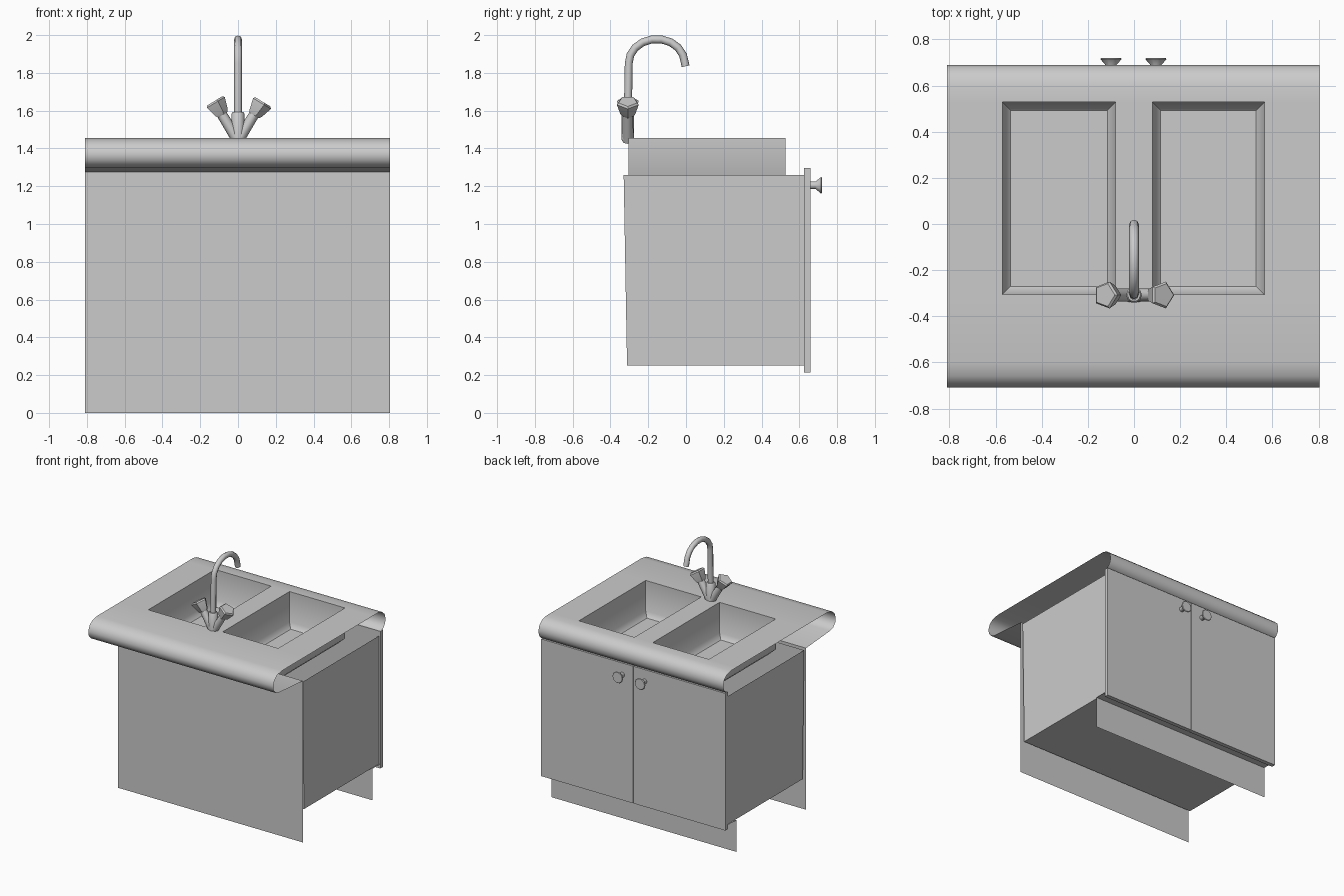
import bpy, bmesh, math
from mathutils import Vector

if "Cube" in bpy.data.objects:
    bpy.data.objects.remove(bpy.data.objects["Cube"])

X0, X1 = -0.81, 0.805
TOP = 1.455


def finish(bm, name, smooth=35, fix=True):
    bmesh.ops.remove_doubles(bm, verts=bm.verts, dist=1e-4)
    if fix:
        bmesh.ops.recalc_face_normals(bm, faces=bm.faces)
    me = bpy.data.meshes.new(name)
    bm.to_mesh(me)
    bm.free()
    ob = bpy.data.objects.new(name, me)
    bpy.context.collection.objects.link(ob)
    bpy.ops.object.select_all(action='DESELECT')
    ob.select_set(True)
    bpy.context.view_layer.objects.active = ob
    if smooth:
        bpy.ops.object.shade_smooth_by_angle(angle=math.radians(smooth))
    return ob


def box(name, lo, hi):
    bm = bmesh.new()
    bmesh.ops.create_cube(bm, size=1)
    for v in bm.verts:
        v.co = [(l + h) / 2 + c * (h - l) for l, h, c in zip(lo, hi, v.co)]
    return finish(bm, name, 0)


def sheet(name, profile, xs=(X0, X1), skip=lambda x, y, z: False):
    """Sweep a (y, z) profile along x, leaving out skipped cells."""
    bm = bmesh.new()
    rows = [[bm.verts.new((x, y, z)) for x in xs] for y, z in profile]
    for a, b in zip(rows, rows[1:]):
        for i in range(len(xs) - 1):
            q = (a[i], a[i + 1], b[i + 1], b[i])
            c = sum((v.co for v in q), Vector()) / 4
            if not skip(*c):
                bm.faces.new(q)
    return finish(bm, name, 50, fix=False)


def tube(name, path, radii, sides):
    """Skin rings of the given radii along a path, with end caps."""
    bm = bmesh.new()
    pts = [Vector(p) for p in path]
    rings = []
    for i, p in enumerate(pts):
        d = (pts[min(i + 1, len(pts) - 1)] - pts[max(i - 1, 0)]).normalized()
        ref = Vector((1, 0, 0)) if abs(d.x) < 0.9 else Vector((0, 1, 0))
        u = (ref - d * ref.dot(d)).normalized()
        w = d.cross(u)
        rings.append([bm.verts.new(p + radii[i] * (u * math.cos(t) + w * math.sin(t)))
                      for t in (2 * math.pi * k / sides for k in range(sides))])
    for a, b in zip(rings, rings[1:]):
        for k in range(sides):
            n = (k + 1) % sides
            bm.faces.new((a[k], a[n], b[n], b[k]))
    bm.faces.new(rings[0])
    bm.faces.new(rings[-1])
    return finish(bm, name, 50)


# Back panel running up into the rolled countertop with two bowl openings
BY0, BY1 = -0.305, 0.528
bowls = [(-0.57, -0.08), (0.08, 0.565)]
profile = [(-0.34, 0), (-0.34, 1.275), (-0.64, 1.297), (-0.68, 1.31), (-0.705, 1.34),
           (-0.71, 1.375), (-0.695, 1.415), (-0.66, 1.443), (-0.6, TOP),
           (BY0, TOP), (BY1, TOP),
           (0.6, TOP), (0.645, 1.443), (0.678, 1.415), (0.69, 1.375),
           (0.685, 1.34), (0.665, 1.31), (0.635, 1.297)]
sheet("countertop_and_panel", profile,
      (X0, bowls[0][0], bowls[0][1], bowls[1][0], bowls[1][1], X1),
      lambda x, y, z: z > 1.45 and BY0 < y < BY1 and any(a < x < b for a, b in bowls))

# Sink bowls with a bevelled floor
for side, (a, b) in zip(("left", "right"), bowls):
    bm = bmesh.new()
    rings = [[bm.verts.new(c) for c in ((a + i, BY0 + i, z), (b - i, BY0 + i, z),
                                        (b - i, BY1 - i, z), (a + i, BY1 - i, z))]
             for i, z in ((0, TOP), (0, 1.215), (0.035, 1.18))]
    for r, s in zip(rings, rings[1:]):
        for k in range(4):
            n = (k + 1) % 4
            bm.faces.new((r[n], r[k], s[k], s[n]))
    bm.faces.new(rings[-1])
    finish(bm, side + "_bowl", 50, fix=False)

# Cabinet body, open on top where the bowls hang in, slightly tapered at the panel side
body = box("cabinet_body", (-0.8, -0.33, 0.25), (0.795, 0.625, 1.26))
for v in body.data.vertices:
    if v.co.z < 0.5 and v.co.y < 0:
        v.co.y = -0.312
bm = bmesh.new()
bm.from_mesh(body.data)
bmesh.ops.delete(bm, geom=[f for f in bm.faces if f.calc_center_median().z > 1.2],
                 context='FACES_ONLY')
bm.to_mesh(body.data)
bm.free()

# Toe kick
sheet("toe_kick", [(0.625, 0.25), (0.53, 0.25), (0.53, 0)])

# Doors and knobs
for side, a, b, kx in (("left", X0 + 0.005, -0.003, -0.1), ("right", 0.003, X1, 0.095)):
    box(side + "_door", (a, 0.625, 0.215), (b, 0.658, 1.297))
    tube(side + "_door_knob",
         [(kx, y, 1.205) for y in (0.65, 0.685, 0.715, 0.72)],
         (0.02, 0.02, 0.046, 0.042), 10)

# Tap: base, swan-neck spout, two angled handles
FY = -0.308
tube("tap_base", [(0, FY, TOP - 0.01), (0, FY, 1.585), (0, FY, 1.592)],
     (0.034, 0.034, 0.028), 10)
arc = [(0, -0.155 + 0.148 * math.cos(t), 1.852 + 0.127 * math.sin(t))
       for t in (math.pi * (1 - k / 9) for k in range(9))]
tube("tap_spout", [(0, FY, 1.58)] + arc + [(0, -0.002, 1.835)], [0.021] * 11, 8)
for side, s in (("left", -1), ("right", 1)):
    d = Vector((s * 0.52, 0, 0.854))
    o = Vector((0, FY, 1.44))
    tube(side + "_tap_arm", [o, o + d * 0.18], (0.03, 0.027), 8)
    tube(side + "_tap_handle", [o + d * t for t in (0.16, 0.175, 0.235, 0.245)],
         (0.033, 0.042, 0.061, 0.052), 5)
